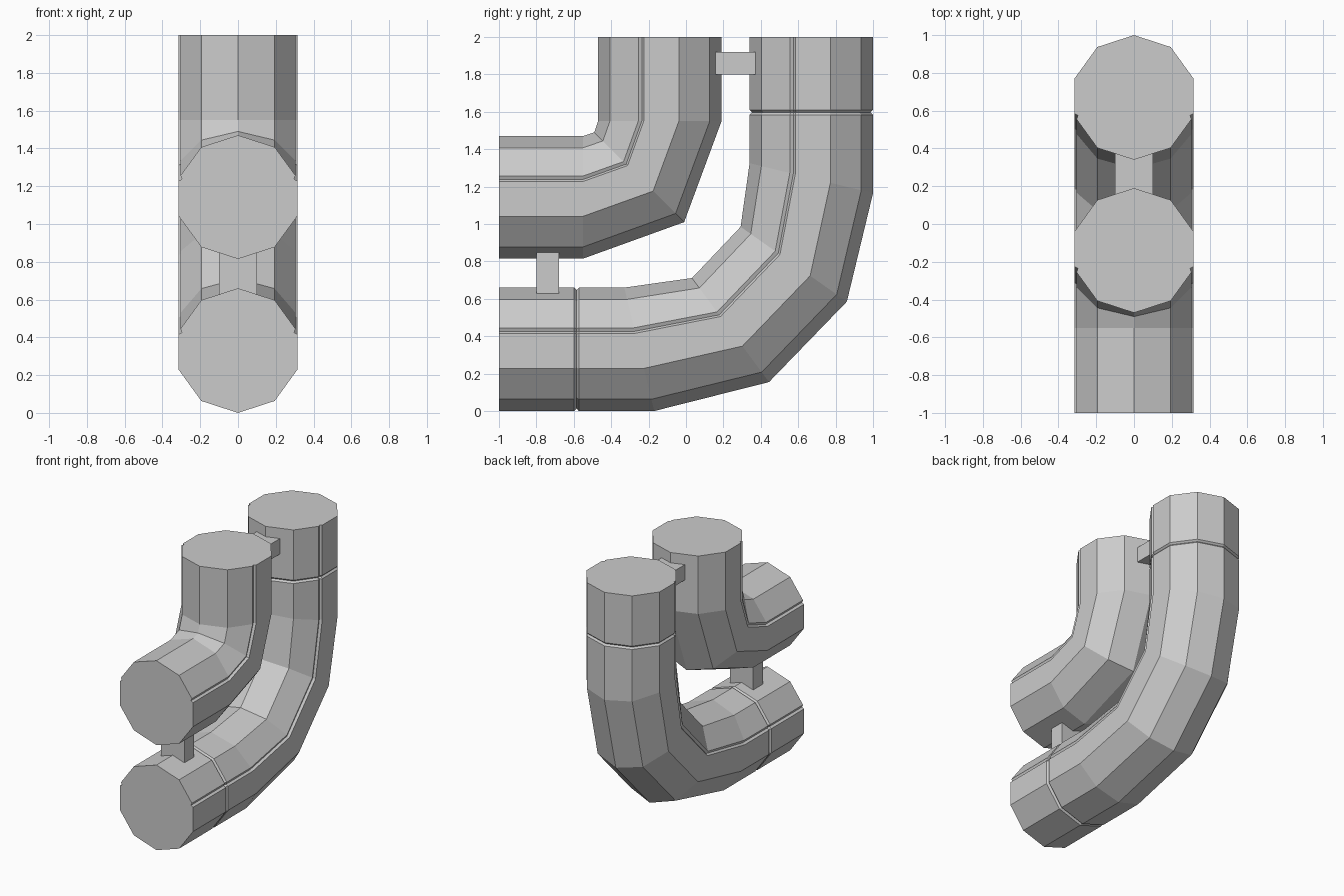
import bpy
import bmesh
from math import cos, sin, radians
from mathutils import Vector

cube = bpy.data.objects.get("Cube")
if cube:
    bpy.data.objects.remove(cube, do_unlink=True)

grey = bpy.data.materials.new("light grey")
grey.use_nodes = True
grey.diffuse_color = (0.6, 0.6, 0.6, 1)
grey.node_tree.nodes["Principled BSDF"].inputs["Base Color"].default_value = (0.6, 0.6, 0.6, 1)

RADIUS = 0.33


def finish(bm, name):
    bmesh.ops.recalc_face_normals(bm, faces=bm.faces[:])
    mesh = bpy.data.meshes.new(name)
    bm.to_mesh(mesh)
    bm.free()
    mesh.materials.append(grey)
    obj = bpy.data.objects.new(name, mesh)
    bpy.context.collection.objects.link(obj)
    return obj


# Unit decagon section, with a V groove cut along one corner on each side
def pipe_section():
    corners = [Vector((sin(radians(36 * k)), cos(radians(36 * k)))) for k in range(10)]
    section = []
    for k, corner in enumerate(corners):
        if k in (2, 8):
            before = corner.lerp(corners[k - 1], 0.08)
            after = corner.lerp(corners[(k + 1) % 10], 0.08)
            section += [before, corner * 0.945, after]
        else:
            section.append(corner)
    return section


# Each ring is (inner y, inner z, outer y, outer z, scale)
def pipe(name, rings):
    bm = bmesh.new()
    section = pipe_section()
    loops = []
    for iy, iz, oy, oz, scale in rings:
        inner, outer = Vector((0, iy, iz)), Vector((0, oy, oz))
        mid, half = (inner + outer) / 2, (inner - outer) / 2
        loops.append([bm.verts.new(mid + half * p.y * scale
                                   + Vector((p.x * RADIUS * scale, 0, 0)))
                      for p in section])
    n = len(section)
    for a, b in zip(loops, loops[1:]):
        for i in range(n):
            j = (i + 1) % n
            bm.faces.new((a[i], a[j], b[j], b[i]))
    bm.faces.new(loops[0])
    bm.faces.new(loops[-1])
    return finish(bm, name)


# Ring-shaped V groove across a straight run
def seam(make_ring, position):
    return [make_ring(position + d, s) for d, s in ((-0.013, 1), (0, 0.96), (0.013, 1))]


def level(y, scale=1):
    return (y, 0.66, y, 0.0, scale)


def upright(z, scale=1):
    return (0.34, z, 1.0, z, scale)


# Large outer elbow with a seam near each end
pipe("outer_pipe",
     [level(-1)] + seam(level, -0.585)
     + [(-0.33, 0.66, -0.17, 0.0, 1),
        (0.032, 0.711, 0.444, 0.155, 1),
        (0.292, 0.985, 0.86, 0.585, 1),
        (0.34, 1.325, 1.0, 1.165, 1)]
     + seam(upright, 1.597) + [upright(2)])

# Tighter inner elbow
pipe("inner_pipe",
     [(-1, 1.47, -1, 0.815, 1),
      (-0.55, 1.47, -0.55, 0.815, 1),
      (-0.49, 1.49, -0.01, 1.01, 1),
      (-0.47, 1.55, 0.19, 1.55, 1),
      (-0.47, 2, 0.19, 2, 1)])


# Blocks joining the two pipes
def block(name, centre, size):
    bm = bmesh.new()
    bmesh.ops.create_cube(bm, size=1)
    bmesh.ops.scale(bm, vec=size, verts=bm.verts)
    bmesh.ops.translate(bm, vec=centre, verts=bm.verts)
    return finish(bm, name)


block("front_bracket", (0, -0.74, 0.74), (0.2, 0.12, 0.3))
block("upper_bracket", (0, 0.265, 1.86), (0.2, 0.3, 0.12))
